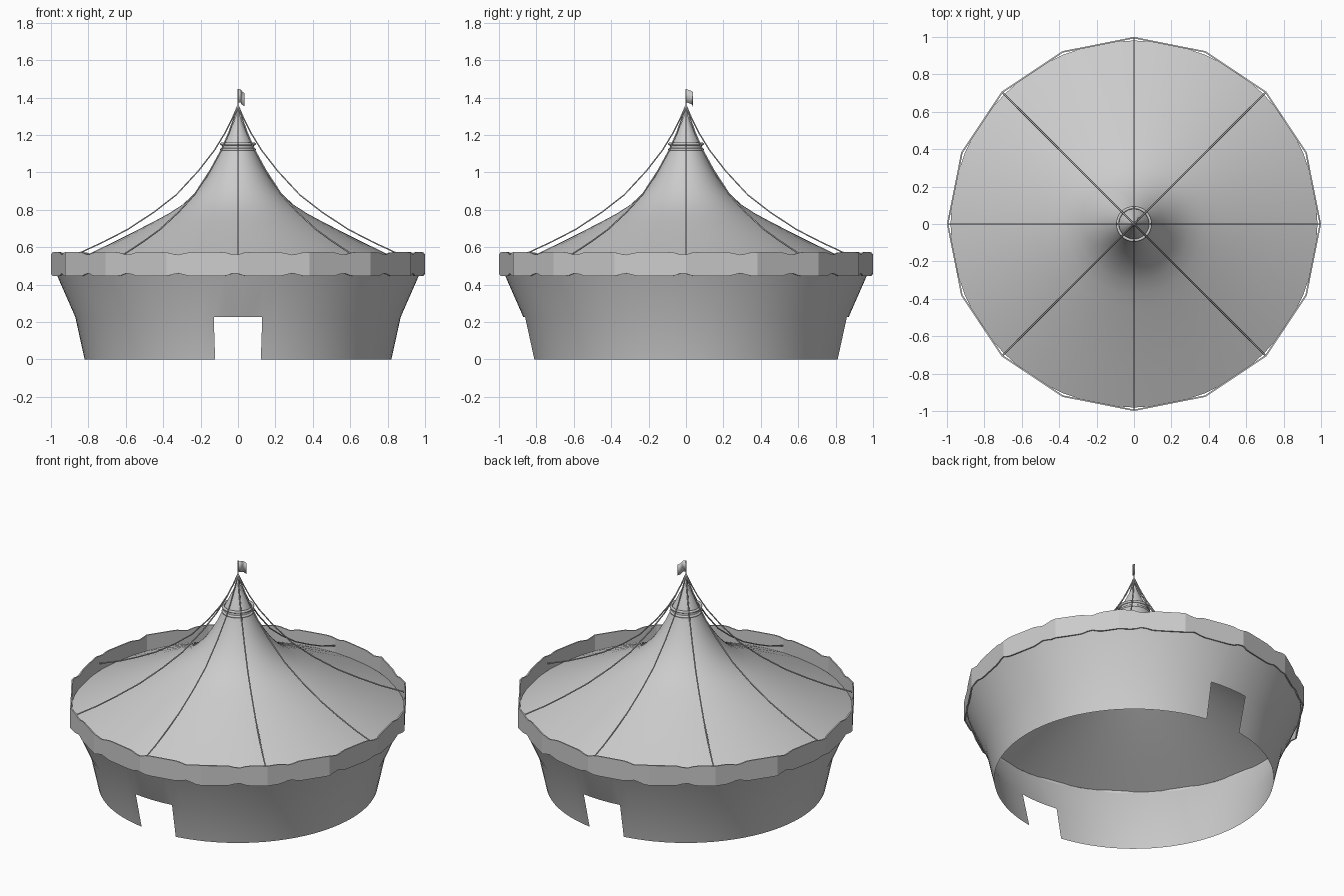
import bpy, bmesh
from math import pi, sin, cos

if "Cube" in bpy.data.objects:
    bpy.data.objects.remove(bpy.data.objects["Cube"])

def make_object(name, bm, smooth=True, thickness=0.0, angle=0.6):
    bmesh.ops.remove_doubles(bm, verts=bm.verts, dist=1e-5)
    bmesh.ops.recalc_face_normals(bm, faces=bm.faces)
    me = bpy.data.meshes.new(name)
    bm.to_mesh(me)
    bm.free()
    ob = bpy.data.objects.new(name, me)
    bpy.context.collection.objects.link(ob)
    if thickness:
        mod = ob.modifiers.new("thickness", 'SOLIDIFY')
        mod.thickness = thickness
    if smooth:
        bpy.ops.object.select_all(action='DESELECT')
        ob.select_set(True)
        bpy.context.view_layer.objects.active = ob
        bpy.ops.object.shade_smooth_by_angle(angle=angle)
    return ob

def lathe(name, profile, n, skip=None, **kw):
    """Spin (r, z) points round z; skip(segment, row) leaves a face out."""
    bm = bmesh.new()
    rings = [[bm.verts.new((r * cos(2*pi*i/n), r * sin(2*pi*i/n), z))
              for i in range(n)] for r, z in profile]
    for j in range(len(profile) - 1):
        for i in range(n):
            if skip and skip(i, j):
                continue
            k = (i + 1) % n
            bm.faces.new((rings[j][i], rings[j][k], rings[j+1][k], rings[j+1][i]))
    return make_object(name, bm, **kw)

def tube(name, points, radius):
    cu = bpy.data.curves.new(name, 'CURVE')
    cu.dimensions = '3D'
    cu.bevel_depth = radius
    cu.bevel_resolution = 1
    cu.use_fill_caps = True
    sp = cu.splines.new('POLY')
    sp.points.add(len(points) - 1)
    for p, co in zip(sp.points, points):
        p.co = (*co, 1)
    ob = bpy.data.objects.new(name, cu)
    bpy.context.collection.objects.link(ob)
    return ob

# Side wall with a doorway at the front and the back
doors = {19, 20, 21, 22, 61, 62, 63, 64}
lathe("side_wall", [(0.82, 0), (0.87, 0.227), (0.968, 0.45), (0.978, 0.475)], 84,
      skip=lambda i, j: j == 0 and i in doors)

# Concave canvas roof
lathe("roof", [(0.981, 0.477), (0.78, 0.572), (0.60, 0.66), (0.45, 0.737), (0.37, 0.78),
               (0.30, 0.825), (0.25, 0.87), (0.20, 0.925), (0.16, 0.985),
               (0.125, 1.045), (0.095, 1.11), (0.075, 1.16), (0.05, 1.21),
               (0.024, 1.265), (0.012, 1.30), (0.004, 1.35)], 48, angle=1.0)

# Collar rings near the peak
for i, z in enumerate((1.122, 1.152)):
    bpy.ops.mesh.primitive_torus_add(major_radius=0.088, minor_radius=0.008,
                                     major_segments=32, minor_segments=8, location=(0, 0, z))
    bpy.context.object.name = f"collar_ring_{i + 1}"
    bpy.ops.object.shade_smooth()
lathe("collar_band", [(0.086, 1.12), (0.086, 1.155)], 32)

# Sixteen-sided valance with small notches along both edges
bm = bmesh.new()
sides, sub = 16, 12
n = sides * sub
cols = []
for i in range(n):
    s, t = divmod(i, sub)
    t /= sub
    a, b = 2*pi*s/sides, 2*pi*(s + 1)/sides
    x, y = cos(a)*(1 - t) + cos(b)*t, sin(a)*(1 - t) + sin(b)*t
    notch = max(0.0, cos(20 * 2*pi*(i + 0.5)/n)) ** 3
    cols.append([bm.verts.new((x, y, z)) for z in
                 (0.445 + 0.016*notch, 0.51, 0.573 - 0.014*notch)])
for i in range(n):
    p, q = cols[i], cols[(i + 1) % n]
    for j in range(2):
        bm.faces.new((p[j], q[j], q[j+1], p[j+1]))
make_object("valance", bm, smooth=False, thickness=0.008)

# Eight guy ropes hanging from the peak to the valance
rope = [(0.002, 1.355), (0.03, 1.29), (0.07, 1.21), (0.125, 1.12), (0.21, 1.01),
        (0.33, 0.88), (0.45, 0.787), (0.59, 0.695), (0.72, 0.628), (0.845, 0.57), (0.99, 0.515)]
for k in range(8):
    a = k * pi / 4
    tube(f"guy_rope_{k + 1}", [(r*cos(a), r*sin(a), z) for r, z in rope], 0.004)

# Flag pole and waving flag
tube("flag_pole", [(0, 0, 1.26), (0, 0, 1.445)], 0.004)
bm = bmesh.new()
rows = []
for i in range(9):
    t = i / 8
    d, w = 0.05 * t, 0.008 * sin(2*pi*t)
    x, y = (d + w) * 0.707, (d - w) * 0.707
    drop = 0.022 * t * t
    rows.append([bm.verts.new((x, y, z - drop)) for z in (1.375, 1.445)])
for p, q in zip(rows, rows[1:]):
    bm.faces.new((p[0], q[0], q[1], p[1]))
make_object("flag", bm, thickness=0.002)
